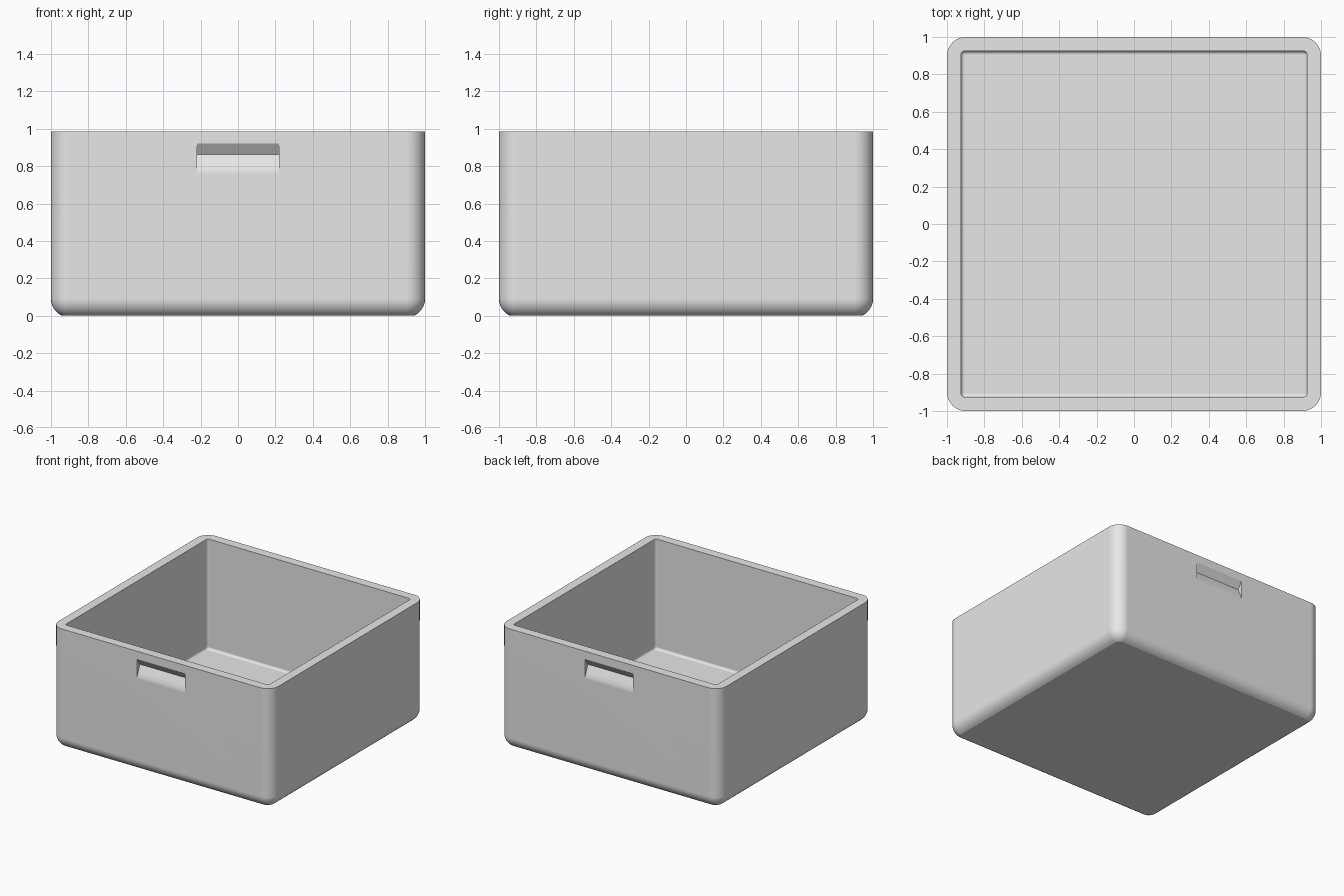
import bpy, bmesh
from math import sin, cos, pi, radians

cube = bpy.data.objects.get("Cube")
if cube:
    bpy.data.objects.remove(cube, do_unlink=True)

HEIGHT = 0.985
CORNER_STEPS = 8

grey = bpy.data.materials.new("light grey")
grey.use_nodes = True
colour = (0.8, 0.8, 0.8, 1)
grey.diffuse_color = colour
grey.node_tree.nodes["Principled BSDF"].inputs["Base Color"].default_value = colour


def make_object(name, bm):
    bmesh.ops.recalc_face_normals(bm, faces=bm.faces)
    mesh = bpy.data.meshes.new(name)
    bm.to_mesh(mesh)
    bm.free()
    mesh.materials.append(grey)
    obj = bpy.data.objects.new(name, mesh)
    bpy.context.collection.objects.link(obj)
    return obj


def ring(bm, half, radius, z):
    """Rounded square outline at height z."""
    verts = []
    for quarter, (sx, sy) in enumerate(((1, 1), (-1, 1), (-1, -1), (1, -1))):
        for i in range(CORNER_STEPS + 1):
            a = (quarter + i / CORNER_STEPS) * pi / 2
            verts.append(bm.verts.new((sx * (half - radius) + radius * cos(a),
                                       sy * (half - radius) + radius * sin(a), z)))
    return verts


def fillet(half, radius, z, sweep, steps):
    """Ring settings for a rounded lower edge, from the bottom upwards."""
    for i in range(steps + 1):
        a = radians(sweep) * (1 - i / steps)
        inset = radius * (1 - cos(a))
        yield half - inset, radius * 1.03 - inset, z + radius * (sin(radians(sweep)) - sin(a))


# Open box: outer shell up to the rim, then inner shell down to the floor
outer = list(fillet(1, 0.098, 0, 67, 7)) + [(1, 0.1, HEIGHT)]
inner = list(fillet(0.925, 0.02, 0.08, 90, 5)) + [(0.925, 0.02, HEIGHT)]
bm = bmesh.new()
rings = [ring(bm, *r) for r in outer + inner[::-1]]
for low, high in zip(rings, rings[1:]):
    for i in range(len(low)):
        j = (i + 1) % len(low)
        bm.faces.new((low[i], low[j], high[j], high[i]))
bm.faces.new(rings[0])
bm.faces.new(rings[-1])
box = make_object("open_box", bm)

# Finger grips: wedge recesses in the front and back walls (depth, height)
grip = [(-0.03, 0.755), (0, 0.755), (0.004, 0.78), (0.015, 0.81),
        (0.04, 0.862), (0, 0.92), (-0.03, 0.92)]
bpy.context.view_layer.objects.active = box
for name, side in (("front_grip_cutter", -1), ("back_grip_cutter", 1)):
    bm = bmesh.new()
    face = bm.faces.new([bm.verts.new((-0.218, side * (1 - d), z)) for d, z in grip])
    ext = bmesh.ops.extrude_face_region(bm, geom=[face])["geom"]
    bmesh.ops.translate(bm, vec=(0.436, 0, 0),
                        verts=[v for v in ext if isinstance(v, bmesh.types.BMVert)])
    cutter = make_object(name, bm)
    cutter.hide_render = True
    cut = box.modifiers.new(name, "BOOLEAN")
    cut.operation = "DIFFERENCE"
    cut.solver = "EXACT"
    cut.object = cutter
    bpy.ops.object.modifier_apply(modifier=cut.name)
    bpy.data.objects.remove(cutter, do_unlink=True)

# Smooth rounded edges, flat walls
bpy.ops.object.select_all(action="DESELECT")
box.select_set(True)
bpy.ops.object.shade_smooth_by_angle(angle=radians(22))
weighted = box.modifiers.new("flat_walls", "WEIGHTED_NORMAL")
weighted.keep_sharp = True
